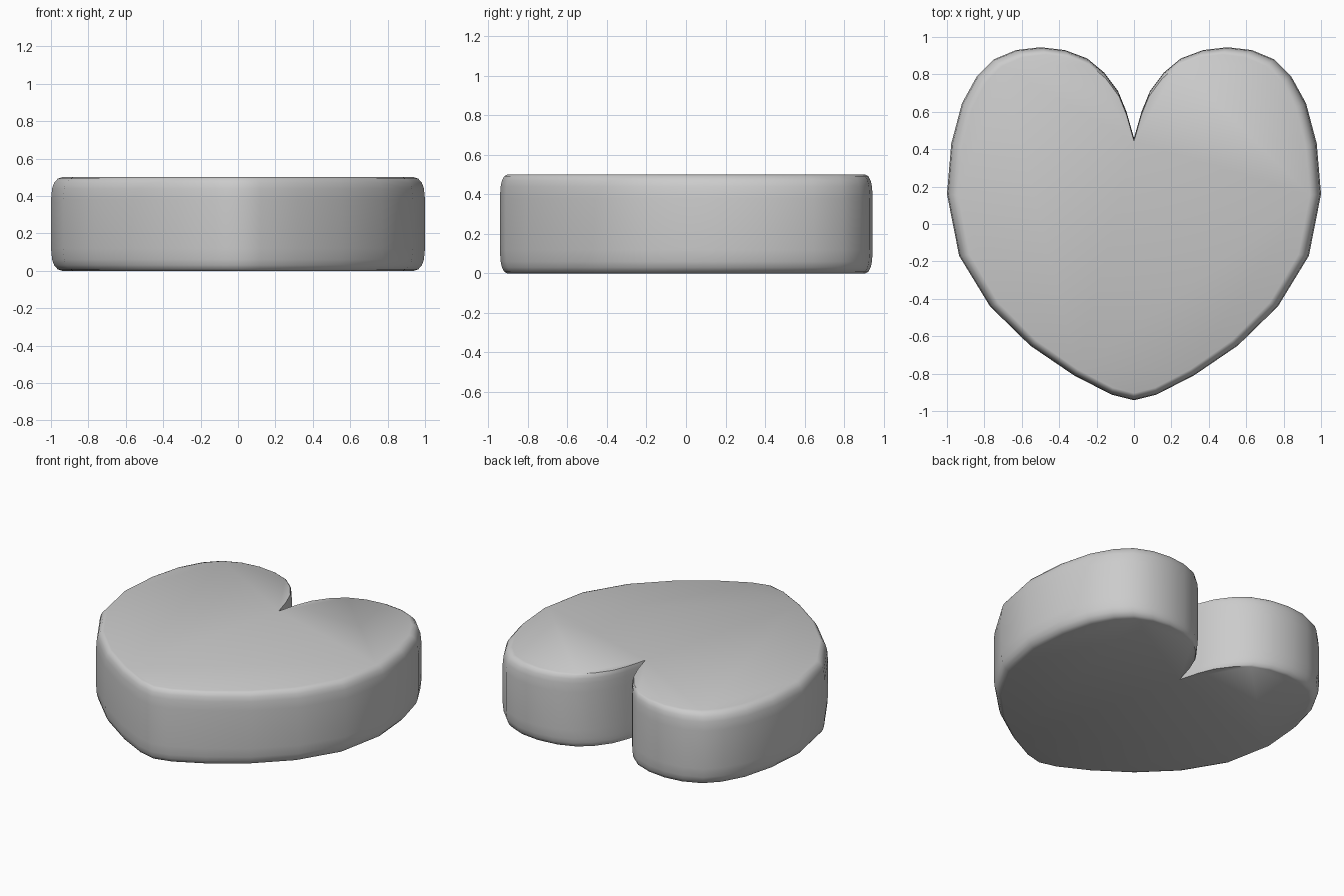
import bpy, bmesh, math

if "Cube" in bpy.data.objects:
    bpy.data.objects.remove(bpy.data.objects["Cube"])

# Right half of the heart outline, from the notch round to the bottom tip
HALF = [(0, 0.46), (0.04, 0.60), (0.085, 0.71), (0.16, 0.81), (0.25, 0.885),
        (0.37, 0.93), (0.50, 0.945), (0.63, 0.93), (0.75, 0.88), (0.84, 0.79),
        (0.92, 0.645), (0.977, 0.43), (1.0, 0.16), (0.935, -0.17),
        (0.77, -0.44), (0.555, -0.65), (0.32, -0.81), (0.12, -0.912), (0, -0.942)]
outline = HALF + [(-x, y) for x, y in HALF[-2:0:-1]]

# Rounded-rim profile: (height, inward amount 0..1), mirrored top to bottom
HEIGHT = 0.5
lower = [(0.0, 1.0), (0.008, 0.6), (0.03, 0.28), (0.06, 0.1), (0.12, 0.0)]
profile = lower + [(HEIGHT - z, s) for z, s in reversed(lower)]

bm = bmesh.new()
rings = []
for z, s in profile:
    rings.append([bm.verts.new((x * (1 - 0.06 * s), y * (1 - 0.04 * s), z))
                  for x, y in outline])

# Side walls and rims
n = len(outline)
for a, b in zip(rings, rings[1:]):
    for i in range(n):
        j = (i + 1) % n
        bm.faces.new((a[i], a[j], b[j], b[i]))

# Flat top and bottom
bm.faces.new(rings[0])
bm.faces.new(rings[-1])
bmesh.ops.recalc_face_normals(bm, faces=bm.faces[:])

mesh = bpy.data.meshes.new("heart_block")
bm.to_mesh(mesh)
bm.free()
heart = bpy.data.objects.new("heart_block", mesh)
bpy.context.collection.objects.link(heart)

# Smooth shading with a crisp notch
bpy.context.view_layer.objects.active = heart
heart.select_set(True)
bpy.ops.object.shade_smooth_by_angle(angle=math.radians(45))
